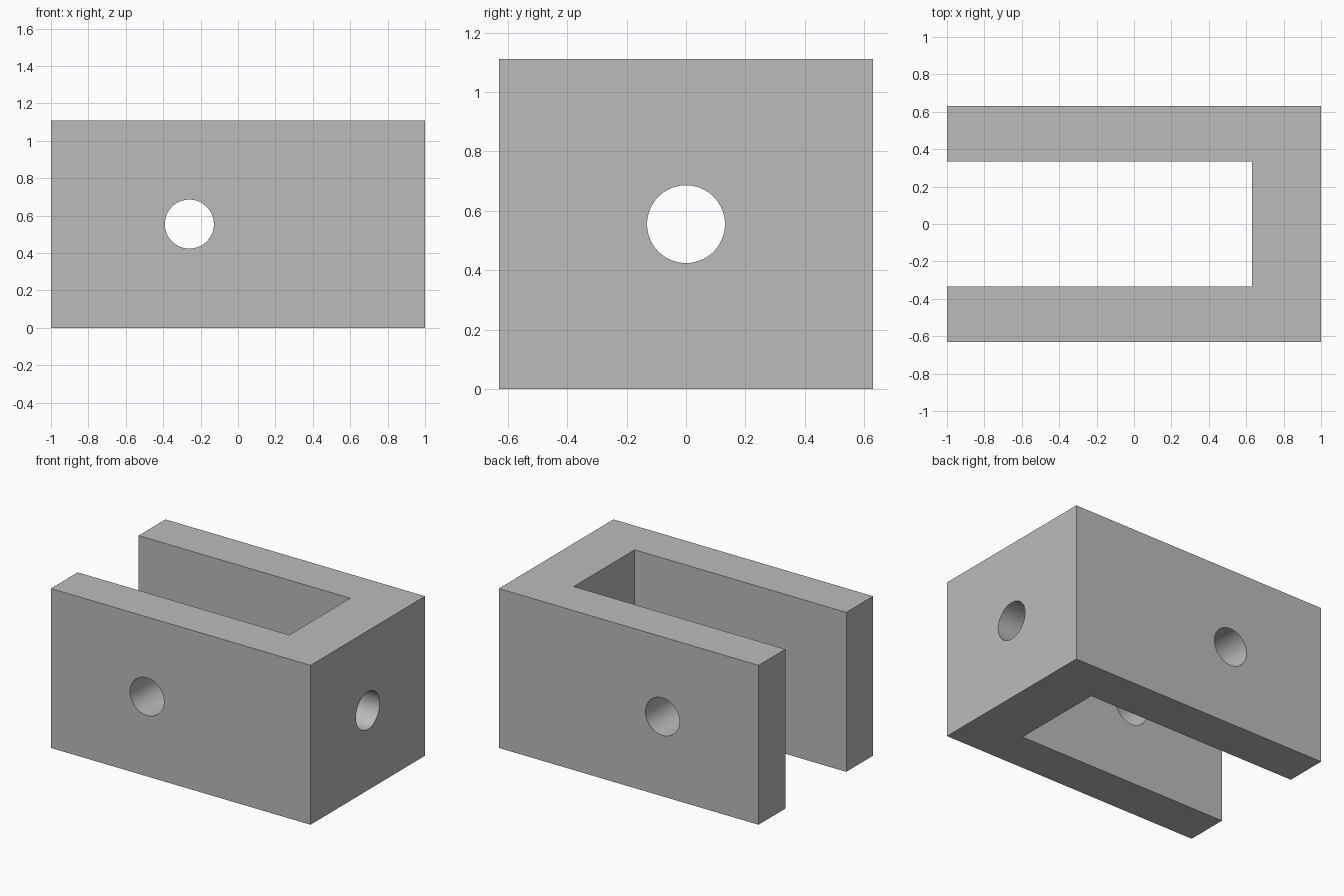
import bpy
import math
from mathutils import Vector

cube = bpy.data.objects.get("Cube")
if cube:
    bpy.data.objects.remove(cube, do_unlink=True)

HALF_Y, HEIGHT = 0.63, 1.11
SLOT_HALF, SLOT_END = 0.335, 0.63
HOLE_R, HOLE_X = 0.131, -0.26
MID = HEIGHT / 2

grey = bpy.data.materials.new("plain grey")
grey.use_nodes = True
colour = (0.5, 0.5, 0.5, 1)
grey.diffuse_color = colour
grey.node_tree.nodes["Principled BSDF"].inputs["Base Color"].default_value = colour


def box(name, low, high):
    low, high = Vector(low), Vector(high)
    bpy.ops.mesh.primitive_cube_add(size=1, location=(low + high) / 2)
    ob = bpy.context.object
    ob.name = name
    ob.scale = high - low
    bpy.ops.object.transform_apply(location=True, rotation=True, scale=True)
    ob.data.materials.append(grey)
    return ob


def drill(name, location, rotation, depth):
    bpy.ops.mesh.primitive_cylinder_add(vertices=64, radius=HOLE_R, depth=depth,
                                        location=location, rotation=rotation)
    ob = bpy.context.object
    ob.name = name
    ob.data.materials.append(grey)
    return ob


# Solid block, the clevis body
body = box("clevis_body", (-1, -HALF_Y, 0), (1, HALF_Y, HEIGHT))

# Open slot between the arms, pin hole across both arms, bolt hole in the end wall
cutters = [
    box("slot_cutter", (-1.5, -SLOT_HALF, -0.5), (SLOT_END, SLOT_HALF, HEIGHT + 0.5)),
    drill("pin_hole_cutter", (HOLE_X, 0, MID), (math.pi / 2, 0, 0), 2),
    drill("bolt_hole_cutter", (0.8, 0, MID), (0, math.pi / 2, 0), 1),
]

bpy.context.view_layer.objects.active = body
for cutter in cutters:
    mod = body.modifiers.new(cutter.name, "BOOLEAN")
    mod.operation = "DIFFERENCE"
    mod.solver = "EXACT"
    mod.object = cutter
    bpy.ops.object.modifier_apply(modifier=mod.name)
    cutter.hide_render = True
for cutter in cutters:
    bpy.data.objects.remove(cutter, do_unlink=True)

# Smooth hole walls, crisp edges
bpy.ops.object.select_all(action="DESELECT")
body.select_set(True)
bpy.context.view_layer.objects.active = body
bpy.ops.object.shade_smooth_by_angle(angle=math.radians(30))
